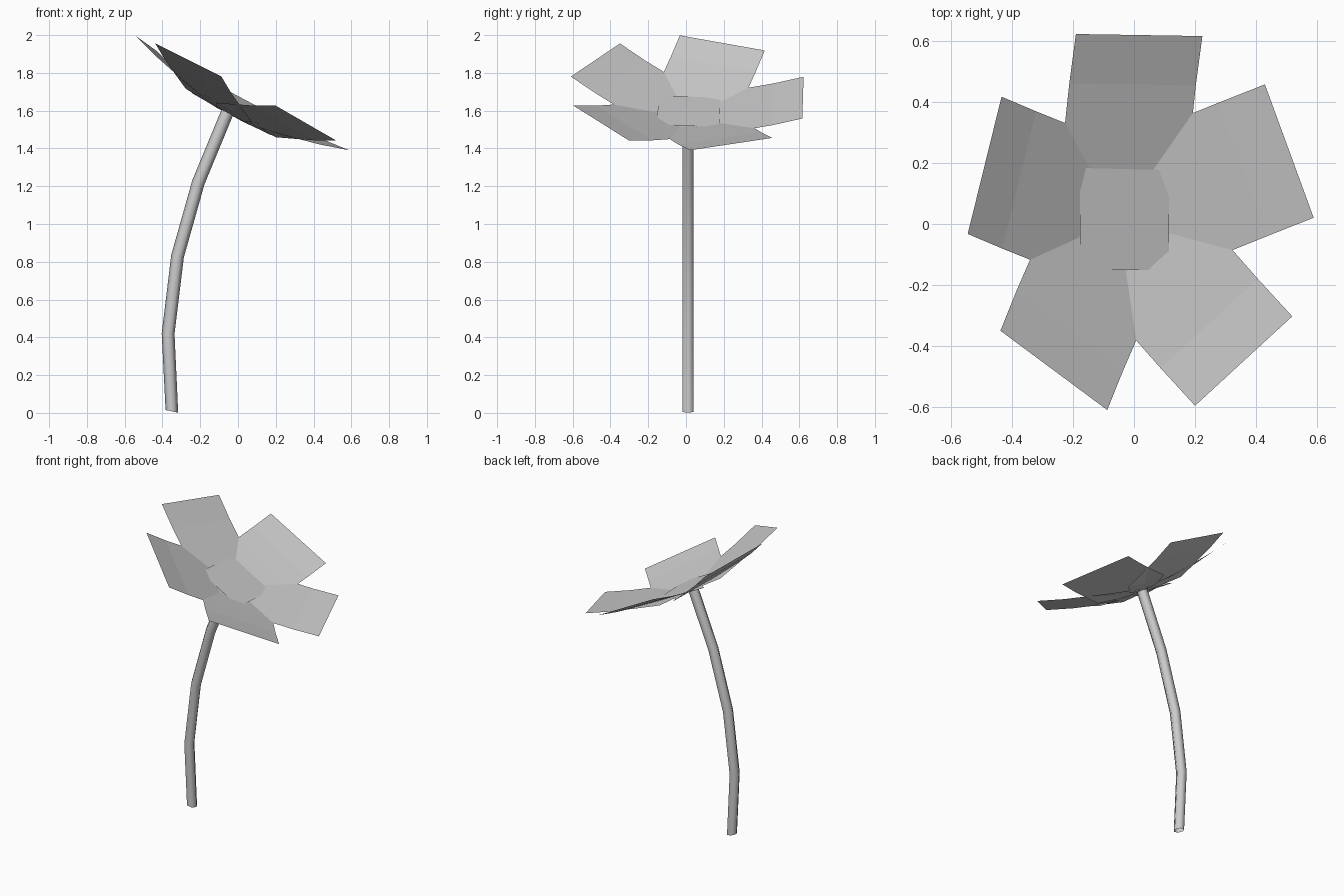
import bpy, bmesh, math
from mathutils import Vector

if "Cube" in bpy.data.objects:
    bpy.data.objects.remove(bpy.data.objects["Cube"], do_unlink=True)

grey = bpy.data.materials.new("light grey")
grey.use_nodes = True
colour = (0.6, 0.6, 0.6, 1)
grey.diffuse_color = colour
grey.node_tree.nodes["Principled BSDF"].inputs["Base Color"].default_value = colour

# Frame of the tilted flower head
centre = Vector((-0.035, 0.015, 1.59))
normal = Vector((0.47, 0.04, 0.88)).normalized()
side = (Vector((1, 0, 0)) - normal * normal.x).normalized()
back = normal.cross(side)


def on_head(a, b, h):
    return centre + side * a + back * b + normal * h


def skin(name, rows, closed=False):
    """Join rows of points into a sheet, or a tube when closed."""
    bm = bmesh.new()
    rows = [[bm.verts.new(p) for p in row] for row in rows]
    for low, high in zip(rows, rows[1:]):
        n = len(low)
        for i in range(n if closed else n - 1):
            j = (i + 1) % n
            bm.faces.new((low[i], low[j], high[j], high[i]))
    mesh = bpy.data.meshes.new(name)
    bm.to_mesh(mesh)
    bm.free()
    mesh.materials.append(grey)
    obj = bpy.data.objects.new(name, mesh)
    bpy.context.collection.objects.link(obj)
    return obj


# Petals: bent cards, (distance, half width, rise) along each one
profile = [(0, 0.1, -0.012), (0.14, 0.235, -0.002), (0.275, 0.235, 0.03),
           (0.44, 0.235, 0.07), (0.6, 0.235, 0.118)]


def petal(name, tip):
    flat = Vector(tip) - centre
    angle = math.atan2(flat.dot(back), flat.dot(side))
    c, s = math.cos(angle), math.sin(angle)
    skin(name, [[on_head(r * c - t * s, r * s + t * c, h) for t in (w, -w)]
                for r, w, h in profile])


for name, tip in {
    "back_petal": (0.02, 0.61, 1.675),
    "left_petal": (0.485, 0.23, 1.425),
    "front_left_petal": (0.357, -0.443, 1.54),
    "front_right_petal": (-0.268, -0.498, 1.885),
    "right_petal": (-0.52, 0.2, 1.96),
}.items():
    petal(name, tip)

# Square card in the middle of the head
half = 0.165
skin("flower_centre", [[on_head(a, b, 0.008) for a in (-half, half)]
                       for b in (-half, half)])

# Stem: bent hexagonal tube, (x, z, lean) at each ring
rings = [(-0.35, 0.008, 0.2), (-0.37, 0.42, 0.03), (-0.32, 0.83, 0.2),
         (-0.21, 1.22, 0.33), (-0.055, 1.595, 0.4)]
radius = 0.034
rows = []
for x, z, lean in rings:
    across = Vector((math.cos(lean), 0, -math.sin(lean)))
    rows.append([Vector((x, 0.01, z)) + across * radius * math.cos(k * math.tau / 6)
                 + Vector((0, 1, 0)) * radius * math.sin(k * math.tau / 6)
                 for k in range(6)])
stem = skin("stem", rows, closed=True)
for poly in stem.data.polygons:
    poly.use_smooth = True
